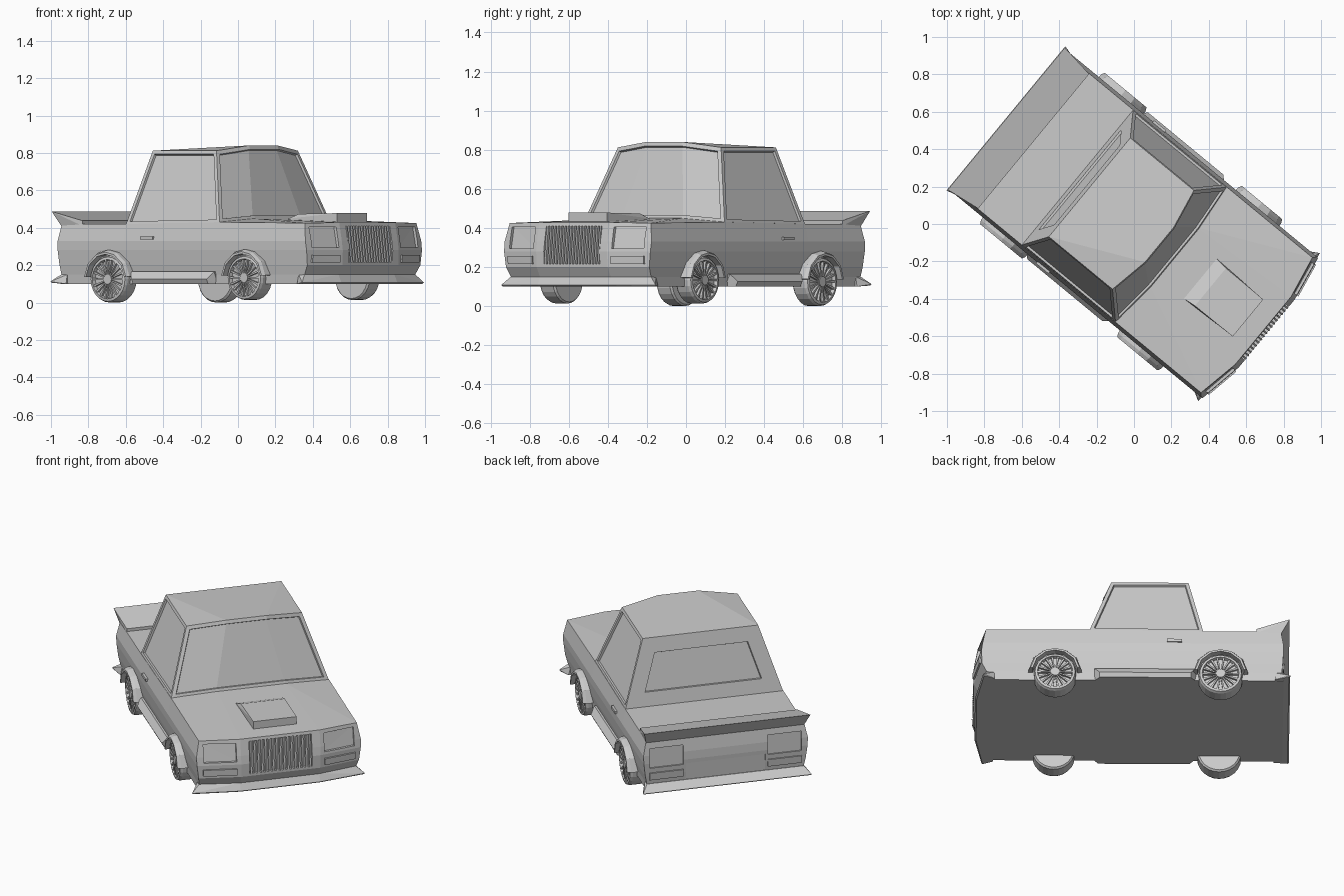
import bpy, bmesh
from math import radians, sin, cos, pi
from mathutils import Matrix, Vector

if "Cube" in bpy.data.objects:
    bpy.data.objects.remove(bpy.data.objects["Cube"])

# Everything is modelled with x = forward, y = left, then turned into place
TURN = Matrix.Rotation(radians(-39.5), 4, 'Z')


def finish(name, bm):
    bmesh.ops.recalc_face_normals(bm, faces=bm.faces)
    bm.transform(TURN)
    me = bpy.data.meshes.new(name)
    bm.to_mesh(me)
    bm.free()
    ob = bpy.data.objects.new(name, me)
    bpy.context.collection.objects.link(ob)
    return ob


def add_hull(bm, pts):
    vs = [bm.verts.new(p) for p in pts]
    bmesh.ops.convex_hull(bm, input=vs)


def hulls(name, groups):
    bm = bmesh.new()
    for g in groups:
        add_hull(bm, g)
    return finish(name, bm)


def mir(pts):
    return [(x, -y, z) for x, y, z in pts]


def both(pts):
    return pts + mir(pts)


def box(x0, x1, y0, y1, z0, z1):
    return [(x, y, z) for x in (x0, x1) for y in (y0, y1) for z in (z0, z1)]


# Body levels: height, rear end, front end, half width
LEVELS = [(.10, -.85, .84, .46), (.15, -.84, .845, .465), (.20, -.845, .872, .475),
          (.28, -.85, .875, .485), (.33, -.848, .868, .487), (.42, -.835, .85, .468)]
BULGE, BV = .045, .235


def level_at(z, k):
    for a, b in zip(LEVELS, LEVELS[1:]):
        if z <= b[0]:
            return a[k] + (b[k] - a[k]) * (z - a[0]) / (b[0] - a[0])
    return LEVELS[-1][k]


def front_u(v, z):
    v, w = abs(v), level_at(z, 3)
    t = 1 if v < BV else max(0, (w - v) / (w - BV))
    return level_at(z, 2) + BULGE * t


def rear_u(v, z):
    return level_at(z, 1)


def panel(surf, v0, v1, z0, z1, a, b):
    # block following the nose or tail surface between two depths
    return [(surf(v, z) + d, v, z) for v in (v0, v1) for z in (z0, z1) for d in (a, b)]


# Main body
bm = bmesh.new()
rings = []
for i, (z, ur, uf, w) in enumerate(LEVELS):
    top = i == len(LEVELS) - 1
    half = [(ur, w, z), (-.39, w, z), (.26, w, z + .01 * top), (uf, w, z + .005 * top),
            (uf + BULGE, BV, z + .008 * top)]
    rings.append([bm.verts.new(p) for p in half + mir(half)[::-1]])
for a, b in zip(rings, rings[1:]):
    for i in range(10):
        j = (i + 1) % 10
        bm.faces.new((a[i], a[j], b[j], b[i]))
bm.faces.new(rings[0])
t = rings[-1]
cl, cr = bm.verts.new((.27, .2, .45)), bm.verts.new((.27, -.2, .45))
for f in ((t[0], t[1], t[8], t[9]), (t[1], t[2], cl, cr, t[7], t[8]), (t[2], t[3], cl),
          (t[3], t[4], cl), (t[4], t[5], cr, cl), (t[5], t[6], cr), (t[6], t[7], cr)):
    bm.faces.new(f)
body = finish("body", bm)

# Recesses for lamps, grille and plate panel
cuts = [panel(front_u, -.185, .185, .215, .41, -.02, .06),
        panel(rear_u, -.235, .235, .13, .255, -.06, .006)]
for s in (1, -1):
    cuts.append(panel(front_u, s * .26, s * .445, .295, .405, -.015, .06))
    cuts.append(panel(rear_u, s * .25, s * .45, .25, .37, -.06, .008))
cutter = hulls("recess_cutter", cuts)
cutter.hide_render = True
cutter.hide_set(True)
mod = body.modifiers.new("recesses", 'BOOLEAN')
mod.operation = 'DIFFERENCE'
mod.object = cutter
mod.solver = 'EXACT'

# Grille slats
hulls("grille_slats", [panel(front_u, v - .005, v + .005, .215, .41, -.025, .004)
                       for v in [-.175 + .35 * i / 16 for i in range(17)]])

# Bumper lamps front and rear
hulls("front_bumper_lamps", [panel(front_u, s * .26, s * .45, .215, .255, -.01, .01) for s in (1, -1)])
hulls("rear_bumper_lamps", [panel(rear_u, s * .25, s * .45, .175, .22, -.008, .01) for s in (1, -1)])

# Cabin with inset windows
bm = bmesh.new()
half = [(-.392, .468, .415), (.258, .468, .425), (.285, .2, .445),
        (-.308, .342, .812), (.133, .342, .812), (.175, .12, .84)]
L = [bm.verts.new(p) for p in half]
R = [bm.verts.new(p) for p in mir(half)]
sides = [bm.faces.new((s[0], s[1], s[4], s[3])) for s in (L, R)]
shield = [bm.faces.new(f) for f in ((L[1], L[2], L[5], L[4]), (L[2], R[2], R[5], L[5]),
                                    (R[2], R[1], R[4], R[5]))]
rear = bm.faces.new((L[0], L[3], R[3], R[0]))
for f in ((L[3], L[4], L[5]), (L[3], L[5], R[5], R[3]), (R[3], R[5], R[4]),
          (L[0], L[1], L[2], R[2], R[1], R[0])):
    bm.faces.new(f)
bmesh.ops.recalc_face_normals(bm, faces=bm.faces)
for faces, width in (([sides[0]], .02), ([sides[1]], .02), (shield, .022), ([rear], .09)):
    bmesh.ops.inset_region(bm, faces=faces, thickness=width, use_even_offset=True)
    bmesh.ops.inset_region(bm, faces=faces, thickness=.003, depth=-.012, use_even_offset=True)
finish("cabin", bm)

# Hood scoop, tail spoiler and lips
hulls("hood_scoop", [both([(.46, .138, .43), (.79, .128, .42), (.79, .128, .478),
                           (.53, .13, .474), (.46, .138, .448)])])
hulls("tail_spoiler", [both([(-.695, .466, .41), (-.695, .466, .438),
                             (-.885, .492, .487), (-.835, .468, .405)])])
hulls("front_lip", [both([(.80, .46, .15), (.845, .465, .15), (.89, BV, .15), (.866, .512, .108),
                          (.91, BV, .108), (.80, .475, .10), (.86, .505, .10), (.90, BV, .10)])])
hulls("rear_lip", [both([(-.80, .465, .15), (-.842, .465, .15), (-.888, .5, .112),
                         (-.80, .475, .10), (-.88, .495, .105)])])

# Side skirts and door handles
skirt = [(x, y, z) for x0, x1 in ((-.35, .23),) for x, y, z in
         ((x0, .45, .165), (x1, .45, .165), (x0, .48, .165), (x1, .48, .165), (x0 + .03, .508, .125),
          (x1 - .03, .508, .125), (x0, .45, .10), (x1, .45, .10), (x0 + .03, .495, .10), (x1 - .03, .495, .10))]
hulls("side_skirts", [skirt, mir(skirt)])
handle = box(-.27, -.185, .47, .496, .337, .354)
hulls("door_handles", [handle, mir(handle)])


# Wheels: lathed tyre, spoked rim; angular arch flare above each
def wheel(name, x, z, r, side):
    def place(rad, ang, y):
        return (x + rad * cos(ang), side * y, z + rad * sin(ang))
    n = 24
    bm = bmesh.new()
    prof = [(r * .93, .40), (r, .41), (r, .485), (r * .95, .5), (r * .84, .503), (r * .80, .483)]
    loops = [[bm.verts.new(place(rad, 2 * pi * i / n, y)) for i in range(n)] for rad, y in prof]
    for a, b in zip(loops, loops[1:]):
        for i in range(n):
            j = (i + 1) % n
            bm.faces.new((a[i], a[j], b[j], b[i]))
    bm.faces.new(loops[0])
    bm.faces.new(loops[-1])
    finish(name + "_tyre", bm)
    spokes = []
    for i in range(18):
        a = 2 * pi * i / 18
        spokes.append([place(rad, a + s * w / rad, y) for rad, w in ((r * .18, .003), (r * .83, .0055))
                       for s in (1, -1) for y in (.48, .498)])
    spokes.append([place(r * .22, 2 * pi * i / 12, y) for i in range(12) for y in (.48, .503)])
    hulls(name + "_spokes", spokes)
    angs = [radians(a) for a in (5, 35, 65, 90, 115, 145, 175)]
    hulls(name + "_arch", [[place(rad, a, y) for a in ab
                            for rad, y in ((r + .008, .44), (r + .036, .44), (r + .03, .505),
                                           (r + .02, .524), (r + .008, .524))]
                           for ab in zip(angs, angs[1:])])


for side, label in ((1, "left"), (-1, "right")):
    wheel("front_" + label, .455, .133, .12, side)
    wheel("rear_" + label, -.49, .125, .125, side)
